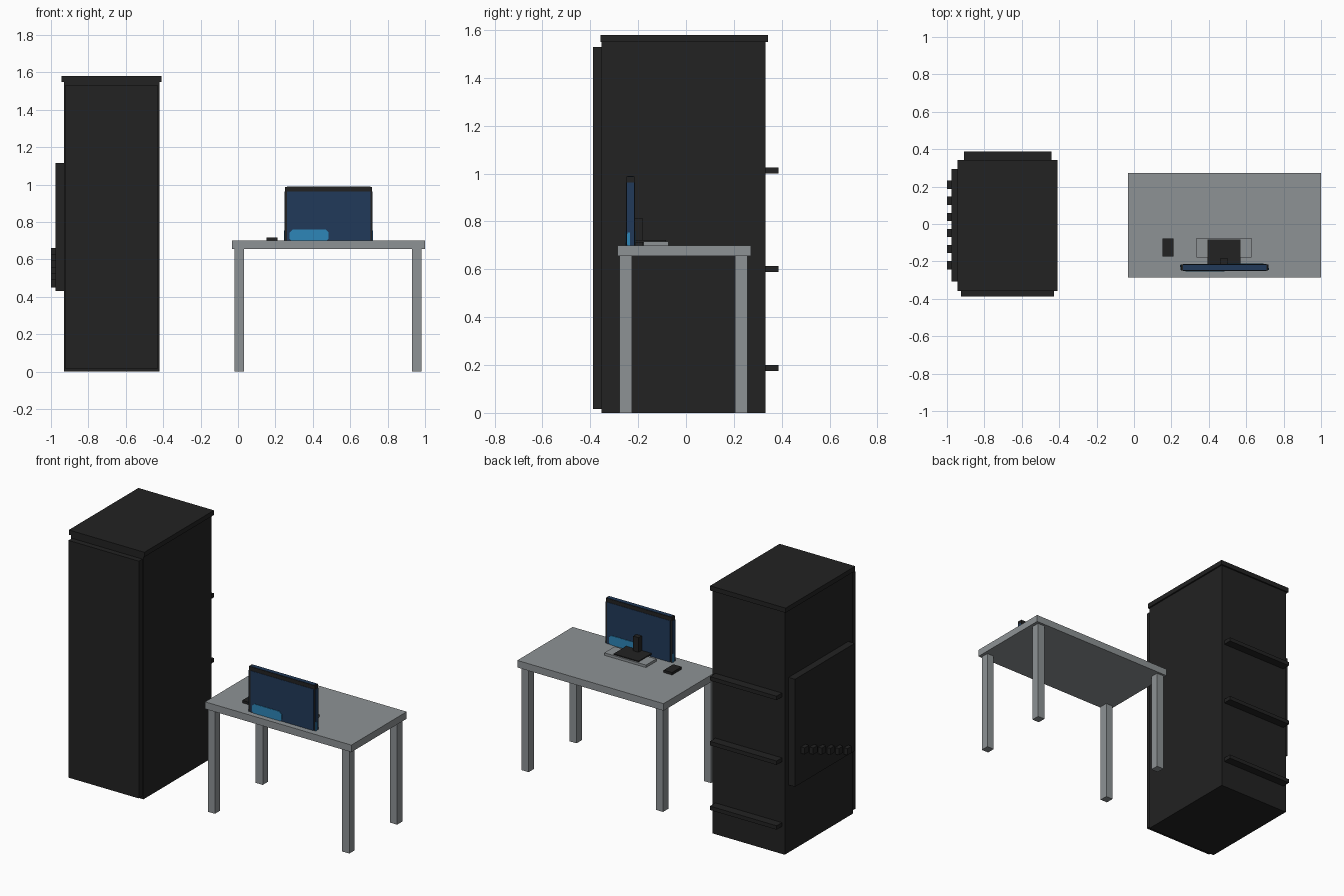
import bpy
import bmesh
from mathutils import Vector

cube = bpy.data.objects.get("Cube")
if cube:
    bpy.data.objects.remove(cube, do_unlink=True)


def material(name, rgb):
    m = bpy.data.materials.new(name)
    m.use_nodes = True
    color = (*rgb, 1)
    m.diffuse_color = color
    m.node_tree.nodes["Principled BSDF"].inputs["Base Color"].default_value = color
    return m


BLACK = material("matte black", (0.016, 0.016, 0.016))
GREY = material("desk grey", (0.27, 0.29, 0.30))
NAVY = material("screen navy", (0.015, 0.042, 0.10))
SKY = material("screen light blue", (0.026, 0.24, 0.48))


def finish(name, bm, mat):
    bmesh.ops.recalc_face_normals(bm, faces=bm.faces)
    mesh = bpy.data.meshes.new(name)
    bm.to_mesh(mesh)
    bm.free()
    mesh.materials.append(mat)
    obj = bpy.data.objects.new(name, mesh)
    bpy.context.collection.objects.link(obj)
    return obj


def box(name, mat, x, y, z):
    """Box spanning the given (low, high) ranges."""
    bm = bmesh.new()
    bmesh.ops.create_cube(bm, size=1)
    for v in bm.verts:
        v.co = [(a + b) / 2 + c * (b - a) for c, (a, b) in zip(v.co, (x, y, z))]
    return finish(name, bm, mat)


def accent(name, corner, right, width, height, normal):
    """Thin plate with clipped corners, drawn from its lower left corner."""
    cut_u, cut_v = width * 0.08, height * 0.25
    outline = [(cut_u, 0), (width - cut_u, 0), (width, cut_v), (width, height - cut_v),
               (width - cut_u, height), (cut_u, height), (0, height - cut_v), (0, cut_v)]
    bm = bmesh.new()
    verts = [bm.verts.new(Vector(corner) + Vector(right) * u + Vector((0, 0, v)))
             for u, v in outline]
    face = bm.faces.new(verts)
    out = bmesh.ops.extrude_face_region(bm, geom=[face])["geom"]
    bmesh.ops.translate(bm, vec=Vector(normal) * 0.003,
                        verts=[g for g in out if isinstance(g, bmesh.types.BMVert)])
    return finish(name, bm, SKY)


# Cabinet: body, overhanging cap, front door
box("cabinet_body", BLACK, (-0.93, -0.42), (-0.353, 0.333), (0, 1.55))
box("cabinet_cap", BLACK, (-0.943, -0.41), (-0.358, 0.343), (1.55, 1.58))
box("cabinet_door", BLACK, (-0.924, -0.428), (-0.388, -0.353), (0.017, 1.53))

# Rails across the cabinet back
for i in range(3):
    z = 0.175 + i * 0.413
    box(f"back_rail_{i + 1}", BLACK, (-0.91, -0.44), (0.333, 0.387), (z, z + 0.025))

# Side panel with a descending row of knobs
box("side_panel", BLACK, (-0.975, -0.93), (-0.307, 0.294), (0.43, 1.116))
for i in range(6):
    y, z = 0.21 - i * 0.086, 0.641 - i * 0.034
    box(f"panel_knob_{i + 1}", BLACK, (-1.0, -0.975),
        (y - 0.022, y + 0.022), (z - 0.021, z + 0.021))

# Desk
box("desk_top", GREY, (-0.032, 1.0), (-0.286, 0.272), (0.655, 0.70))
for side, x in (("right", -0.018), ("left", 0.93)):
    for end, y in (("front", -0.278), ("back", 0.204)):
        box(f"desk_leg_{end}_{side}", GREY, (x, x + 0.05), (y, y + 0.053), (0, 0.655))

# Monitor frame with coloured plates on its faces
box("monitor_frame", BLACK, (0.25, 0.717), (-0.248, -0.216), (0.69, 0.988))
for name, y in (("front", (-0.25, -0.248)), ("back", (-0.216, -0.214))):
    box(f"screen_{name}", NAVY, (0.262, 0.709), y, (0.69, 0.964))
for name, x in (("right", (0.248, 0.25)), ("left", (0.717, 0.719))):
    box(f"screen_edge_{name}", NAVY, x, (-0.247, -0.217), (0.69, 0.964))
box("screen_edge_top", NAVY, (0.262, 0.709), (-0.245, -0.219), (0.988, 0.99))

# Light blue patch at the lower left of each upright screen face
accent("screen_patch_front", (0.275, -0.25, 0.695), (1, 0, 0), 0.21, 0.065, (0, -1, 0))
accent("screen_patch_back", (0.692, -0.214, 0.695), (-1, 0, 0), 0.21, 0.065, (0, 1, 0))
accent("screen_patch_left", (0.719, -0.246, 0.695), (0, 1, 0), 0.012, 0.06, (1, 0, 0))
accent("screen_patch_right", (0.248, -0.218, 0.695), (0, -1, 0), 0.012, 0.06, (-1, 0, 0))

# Monitor stand, keyboard and mouse
box("stand_neck", BLACK, (0.462, 0.50), (-0.214, -0.182), (0.70, 0.815))
box("stand_base", BLACK, (0.393, 0.569), (-0.214, -0.083), (0.712, 0.722))
box("keyboard", GREY, (0.334, 0.628), (-0.178, -0.074), (0.70, 0.716))
box("mouse", BLACK, (0.152, 0.211), (-0.174, -0.077), (0.70, 0.716))
